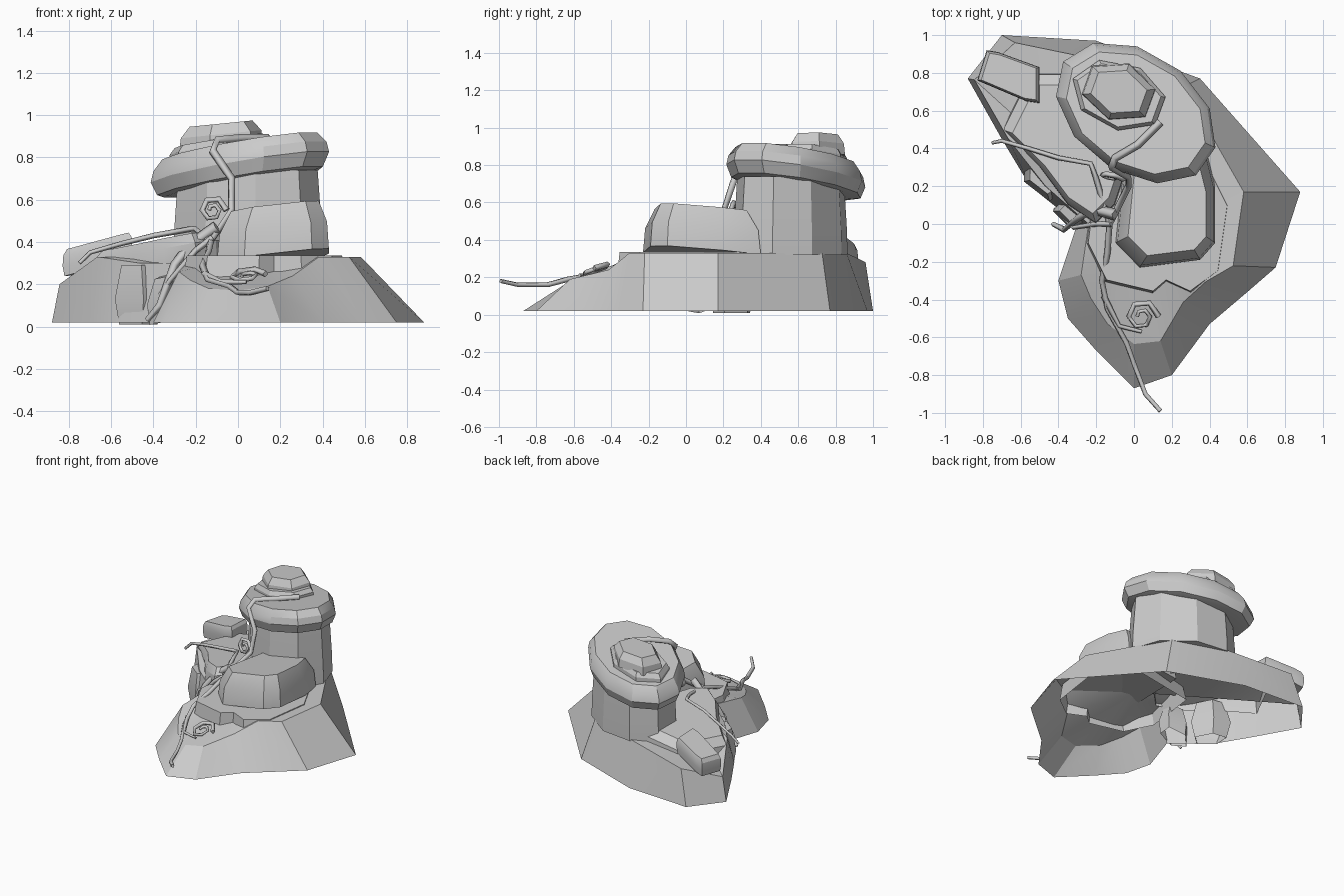
import bpy
import bmesh
from math import cos, sin, tau, radians
from mathutils import Vector, Matrix

if "Cube" in bpy.data.objects:
    bpy.data.objects.remove(bpy.data.objects["Cube"], do_unlink=True)

stone = bpy.data.materials.new("grey stone")
stone.use_nodes = True
grey = (.6, .6, .6, 1)
stone.diffuse_color = grey
stone.node_tree.nodes["Principled BSDF"].inputs["Base Color"].default_value = grey


def add_object(name, data):
    data.materials.append(stone)
    obj = bpy.data.objects.new(name, data)
    bpy.context.collection.objects.link(obj)
    bpy.ops.object.select_all(action="DESELECT")
    obj.select_set(True)
    bpy.context.view_layer.objects.active = obj


def loft(name, rings, peak=None, hollow=False):
    """Skin a stack of rings; the top is a flat cap or a fan to a peak."""
    bm = bmesh.new()
    loops = [[bm.verts.new(point) for point in ring] for ring in rings]
    rim = loops[-1]
    tip = bm.verts.new(peak) if peak else None
    for low, high in zip(loops, loops[1:]):
        for i in range(len(low)):
            bm.faces.new((low[i - 1], low[i], high[i], high[i - 1]))
    if tip:
        for i in range(len(rim)):
            bm.faces.new((rim[i - 1], rim[i], tip))
    else:
        bm.faces.new(rim)
    if not hollow:
        bm.faces.new(loops[0])
    bmesh.ops.recalc_face_normals(bm, faces=bm.faces)
    mesh = bpy.data.meshes.new(name)
    bm.to_mesh(mesh)
    bm.free()
    add_object(name, mesh)
    bpy.ops.object.shade_smooth_by_angle(angle=radians(25))


def oval(centre, half_length, half_width, sides, turn=0):
    """Polygon on a turned ellipse."""
    spin = Matrix.Rotation(radians(turn), 2)
    angles = [tau * (i + .5) / sides for i in range(sides)]
    return [Vector(centre) + spin @ Vector((half_length * cos(a), half_width * sin(a)))
            for a in angles]


def rock(name, outline, layers, lean=(0, 0), hollow=False):
    """Stack scaled copies of an outline; each layer is (scale, height)."""
    outline = [Vector(point) for point in outline]
    centre = sum(outline, Vector((0, 0))) / len(outline)
    rings = []
    for scale, height in layers:
        offsets = [(point - centre) * scale for point in outline]
        rings.append([(*(centre + offset), height + offset.dot(Vector(lean)))
                      for offset in offsets])
    loft(name, rings, hollow=hollow)


def root(name, points, thickness=.016, taper=.6):
    """Four-sided tapering tube along a path."""
    curve = bpy.data.curves.new(name, "CURVE")
    curve.dimensions = "3D"
    curve.bevel_depth = thickness
    curve.bevel_resolution = 0
    curve.use_fill_caps = True
    spline = curve.splines.new("POLY")
    last = len(points) - 1
    spline.points.add(last)
    for i, (target, point) in enumerate(zip(spline.points, points)):
        target.co = (*point, 1)
        target.radius = 1 - (1 - taper) * i / last
    add_object(name, curve)
    bpy.ops.object.convert(target="MESH")


def curl(name, centre, across, upward, size, steps=10):
    """Spiral tendril in the plane of two directions."""
    path = []
    for i in range(steps):
        t = i / (steps - 1)
        angle = 1.5 * tau * t
        swing = Vector(across) * cos(angle) + Vector(upward) * sin(angle)
        path.append(Vector(centre) + swing * size * (1 - .75 * t))
    root(name, path)


# Hollow hillside: each ground point has an inset towards the spine and a rim height
slopes = [(-.7, 1, .1, .28), (-.2, .97, .3, .33), (.35, .77, .25, .33),
          (.88, .17, .34, .33), (.75, -.23, .3, .33), (.6, -.36, .36, .33),
          (.4, -.53, .35, .24), (.2, -.8, .3, .19), (0, -.87, .35, .17),
          (-.2, -.67, .3, .18), (-.35, -.5, .35, .22), (-.4, -.3, .3, .26),
          (-.3, 0, .2, .3), (-.55, .2, .15, .3), (-.7, .45, .05, .33), (-.88, .77, .04, .2)]
ground = [(x, y, .02) for x, y, inset, top in slopes]
rim = []
for x, y, inset, top in slopes:
    spine_y = max(-.2, min(.6, y))
    rim.append((x * (1 - inset), y + (spine_y - y) * inset, top))
loft("hillside", [ground, rim], peak=(0, 0, .32), hollow=True)

# Terrace with a jagged front edge
rock("upper_terrace",
     [(-.2, .3), (-.25, -.1), (-.15, -.3), (.1, -.36), (.17, -.3), (.3, -.36),
      (.45, -.25), (.5, .1), (.35, .4)],
     layers=[(1.04, .2), (.98, .335)], hollow=True)

# Raised ground on the right-hand side
rock("side_mound",
     [(-.7, .5), (-.5, .3), (-.35, .1), (-.2, 0), (-.1, .1), (0, .4), (-.2, .8), (-.55, .8)],
     layers=[(1, .25), (.98, .36), (.85, .41)], lean=(.15, -.05), hollow=True)

# Small rocks at the foot of the mound
rock("foot_rock", oval((-.48, .25), .15, .1, sides=5, turn=-50),
     layers=[(.8, .01), (1, .13), (.7, .29)], hollow=True)
rock("low_rock", oval((-.31, .07), .12, .09, sides=5),
     layers=[(.9, .04), (1, .14), (.7, .25)], lean=(.3, .1), hollow=True)

# Tilted flat rock in the back corner
rock("corner_rock",
     [(-.83, .76), (-.78, .92), (-.72, .91), (-.5, .83), (-.5, .64), (-.57, .65)],
     layers=[(.95, .28), (1, .33), (.98, .38), (.88, .405)], lean=(.25, -.05))

# Front boulder
rock("front_boulder",
     [(-.1, -.1), (.03, -.23), (.35, -.19), (.43, -.1), (.43, .2), (.38, .4), (-.05, .4)],
     layers=[(1, .33), (.96, .46), (.78, .565)], lean=(.12, -.08))

# Stone pillar
rock("pillar", oval((.04, .56), .37, .27, sides=9, turn=-30),
     layers=[(1.04, .32), (1.03, .45), (.97, .74)])

# Overhanging cap with two steps on top
rock("cap_slab", oval((.01, .59), .47, .32, sides=11, turn=-35),
     layers=[(.8, .675), (.93, .685), (1, .75), (.97, .8), (.87, .85)], lean=(.14, -.1))
rock("cap_step", oval((-.08, .68), .26, .18, sides=7, turn=-20),
     layers=[(1, .79), (1, .85), (.9, .88)], lean=(.14, -.06))
rock("cap_crown", oval((-.08, .7), .21, .16, sides=6, turn=-20),
     layers=[(1, .85), (.96, .91), (.75, .96)], lean=(.1, 0))

# Roots creeping over the rocks
root("long_root",
     [(.14, .54, .89), (.02, .42, .89), (-.1, .35, .88), (-.12, .3, .83), (-.03, .25, .7),
      (-.03, .2, .55), (-.13, 0, .4), (-.14, -.15, .35), (-.17, -.3, .29),
      (-.14, -.45, .22), (-.04, -.63, .19), (0, -.74, .16), (.06, -.9, .16),
      (.14, -.99, .18)], thickness=.022)
root("side_root",
     [(-.13, 0, .4), (-.2, .24, .46), (-.23, .32, .46), (-.4, .35, .43), (-.56, .4, .39),
      (-.7, .44, .35), (-.75, .43, .3)])
root("drooping_root",
     [(-.1, .05, .47), (-.22, .08, .39), (-.3, .03, .29), (-.37, -.03, .1), (-.43, 0, .03)],
     thickness=.032, taper=.4)
root("forked_root",
     [(-.12, 0, .42), (-.2, 0, .36), (-.32, -.02, .22), (-.42, .08, .07)])
root("curl_stem", [(-.16, -.38, .25), (-.08, -.54, .21), (.04, -.57, .21)])
curl("ground_curl", centre=(.04, -.49, .24), across=(1, 0, .1), upward=(0, 1, .35), size=.09)
curl("upright_curl", centre=(-.12, .25, .55), across=(1, -.2, 0), upward=(0, .2, 1), size=.065)
